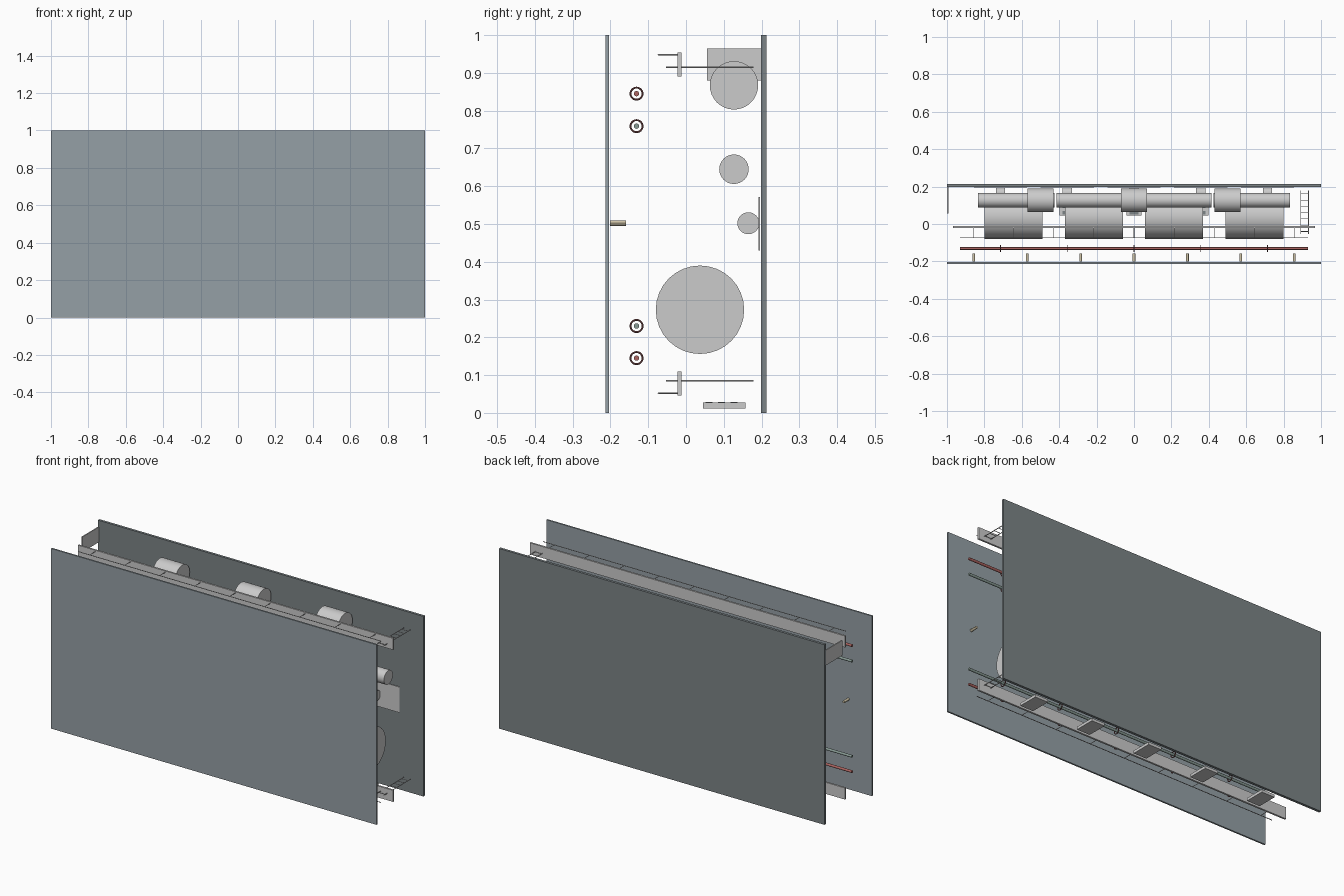
import bpy, math

if "Cube" in bpy.data.objects:
    bpy.data.objects.remove(bpy.data.objects["Cube"])

def mat(name, col):
    m = bpy.data.materials.new(name)
    m.diffuse_color = (*col, 1)
    m.use_nodes = True
    m.node_tree.nodes["Principled BSDF"].inputs["Base Color"].default_value = m.diffuse_color
    return m

RED = mat("red_paint", (0.42, 0.13, 0.12))
DARK_RED = mat("dark_red_paint", (0.25, 0.09, 0.09))
GREEN = mat("grey_green_paint", (0.25, 0.33, 0.30))
TAN = mat("lamp_tan", (0.65, 0.57, 0.40))
STEEL = mat("blue_steel", (0.30, 0.35, 0.38))
DARK = mat("dark_steel", (0.20, 0.23, 0.24))

def finish(name, m):
    o = bpy.context.object
    o.name = name
    if m:
        o.data.materials.append(m)
    return o

def box(name, x, y, z, m=None):
    """Box from (min, max) ranges on each axis."""
    bpy.ops.mesh.primitive_cube_add(size=1, location=[sum(r) / 2 for r in (x, y, z)])
    o = finish(name, m)
    o.scale = [r[1] - r[0] for r in (x, y, z)]
    bpy.ops.object.transform_apply(location=False, rotation=False, scale=True)
    return o

def cyl(name, loc, r, length, axis="x", m=None, n=32):
    rot = {"x": (0, math.pi / 2, 0), "y": (math.pi / 2, 0, 0), "z": (0, 0, 0)}[axis]
    bpy.ops.mesh.primitive_cylinder_add(vertices=n, radius=r, depth=length, location=loc, rotation=rot)
    o = finish(name, m)
    bpy.ops.object.shade_smooth_by_angle()
    return o

def mid(c, w):
    return (c - w / 2, c + w / 2)

# Two large slabs enclosing the machinery
box("ceiling_slab", (-1, 1), (-0.213, -0.204), (0, 1), STEEL)
box("floor_slab", (-1, 1), (0.199, 0.213), (0, 1), DARK)

# Large boilers, small engines and drums laid along x
for i in range(4):
    cyl(f"boiler_{i}", (-0.645 + 0.43 * i, 0.037, 0.273), 0.117, 0.31)
    cyl(f"long_tank_{i}", (-0.63 + 0.42 * i, 0.127, 0.645), 0.039, 0.41)
for i in range(3):
    cyl(f"drum_{i}", (-0.5 + 0.5 * i, 0.127, 0.867), 0.064, 0.14)

# Pumps on floor plates, and wall cabinets with vents
for i in range(5):
    x = -0.714 + 0.357 * i
    cyl(f"pump_{i}", (x, 0.165, 0.502), 0.029, 0.05)
    box(f"floor_plate_{i}", mid(x, 0.285), (0.192, 0.196), (0.43, 0.572))
    box(f"cabinet_{i}", mid(x, 0.08), (0.045, 0.157), (0.012, 0.027))
    for j in range(3):
        box(f"cabinet_dial_{i}_{j}", mid(x, 0.05), mid(0.061 + 0.033 * j, 0.018), (0.026, 0.029), DARK)

# Overhead pipes with hanger rings
for k, (z, m) in enumerate([(0.845, RED), (0.759, GREEN), (0.23, GREEN), (0.145, RED)]):
    cyl(f"pipe_{k}", (0, -0.131, z), 0.007, 1.86, "x", m, 16)
    for i in range(5):
        bpy.ops.mesh.primitive_torus_add(major_radius=0.016, minor_radius=0.0025, major_segments=24,
                                         minor_segments=8, location=(-0.714 + 0.357 * i, -0.131, z),
                                         rotation=(0, math.pi / 2, 0))
        finish(f"pipe_ring_{k}_{i}", DARK_RED)
        bpy.ops.object.shade_smooth_by_angle()

# Ceiling lamps
for i in range(7):
    cyl(f"lamp_{i}", (-0.857 + 0.2857 * i, -0.18, 0.502), 0.007, 0.042, "y", TAN, 12)

# Side walkways with handrails and ladders, mirrored about z = 0.5
for side, s in (("upper", 1), ("lower", -1)):
    Z = lambda z: 0.5 + s * (z - 0.5)
    box(f"{side}_walkway", (-0.968, 0.968), (-0.022, -0.012), mid(Z(0.922), 0.064))
    cyl(f"{side}_handrail", (0, -0.073, Z(0.948)), 0.002, 1.86, "x", None, 8)
    for i in range(9):
        cyl(f"{side}_rail_post_{i}", (-0.86 + 0.215 * i, -0.046, Z(0.948)), 0.0016, 0.056, "y", None, 8)
    for x in (0.892, 0.933):
        cyl(f"{side}_ladder_rail", (x, 0.063, Z(0.915)), 0.002, 0.232, "y", None, 8)
    for i in range(7):
        cyl(f"{side}_ladder_rung_{i}", (0.9125, -0.04 + 0.0335 * i, Z(0.915)), 0.0016, 0.041, "x", None, 8)

# Door at the left end
box("end_door", (-0.999, -0.993), (0.055, 0.199), (0.88, 0.964))
